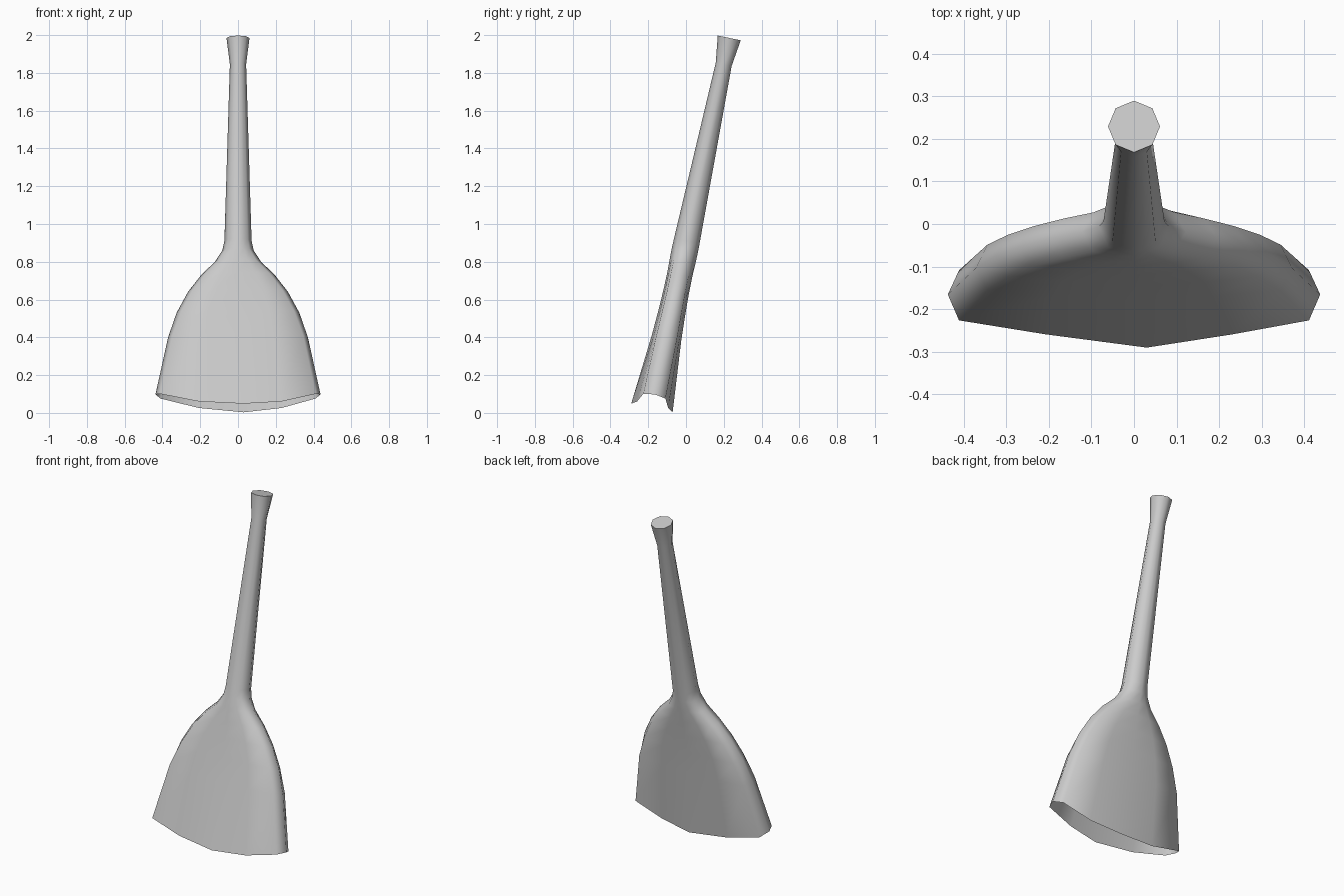
import bpy, bmesh, math
from mathutils import Vector

if "Cube" in bpy.data.objects:
    bpy.data.objects.remove(bpy.data.objects["Cube"])

# Tilted axis shared by the handle and the flared head
T = math.radians(11.8)
AXIS = Vector((0, math.sin(T), math.cos(T)))
DEPTH = Vector((0, math.cos(T), -math.sin(T)))


def centre(z):
    return Vector((0, -0.165 + (z - 0.1) * math.tan(T), z))


# Sections: z, half width, centre depth, mid depth, corner depth, mid x, corner x (x as fractions)
SECTIONS = [
    (0.098, 0.437, 0.112, 0.084, 0.060, 0.50, 0.94),
    (0.40, 0.370, 0.079, 0.068, 0.055, 0.50, 0.93),
    (0.53, 0.325, 0.072, 0.062, 0.051, 0.50, 0.91),
    (0.64, 0.265, 0.068, 0.060, 0.048, 0.48, 0.89),
    (0.73, 0.195, 0.067, 0.059, 0.047, 0.45, 0.85),
    (0.80, 0.122, 0.069, 0.060, 0.047, 0.40, 0.78),
    (0.86, 0.083, 0.070, 0.060, 0.049, 0.36, 0.72),
    (0.91, 0.072, 0.069, 0.059, 0.049, 0.354, 0.707),
    (1.845, 0.043, 0.043, 0.0367, 0.0304, 0.354, 0.707),
    (1.985, 0.061, 0.062, 0.0529, 0.0438, 0.354, 0.707),
]

bm = bmesh.new()
rings = []
for i, (z, w, c, m, e, mx, kx) in enumerate(SECTIONS):
    # Bottom lip droops along the axis and leans slightly to one side
    low = 1 if i == 0 else 0
    tip, corner, mid, mc = (w, 0, 0), (w * kx, e, -0.01 * low), (w * mx, m, -0.056 * low), (0, c, -0.0735 * low)
    quarter = [tip, corner, mid, mc]
    pts = quarter + [(-x, v, s) for x, v, s in (mid, corner, tip)]
    pts += [(-x, -v, s) for x, v, s in quarter[1:]] + [(x, -v, s) for x, v, s in (mid, corner)]
    ring = []
    for x, v, s in pts:
        lean = 0.03 * low if s < -0.07 else (0.012 * low if s < -0.05 else 0)
        ring.append(bm.verts.new(centre(z) + Vector((x + lean, 0, 0)) + DEPTH * v + AXIS * s))
    rings.append(ring)

# Walls between sections, open at the bottom, capped at the handle end
for a, b in zip(rings, rings[1:]):
    n = len(a)
    for j in range(n):
        k = (j + 1) % n
        bm.faces.new((a[j], a[k], b[k], b[j]))
bm.faces.new(rings[-1])
bm.normal_update()

mesh = bpy.data.meshes.new("flared_paddle")
bm.to_mesh(mesh)
bm.free()
obj = bpy.data.objects.new("flared_paddle", mesh)
bpy.context.collection.objects.link(obj)

# Smooth body with a crisp cap edge
bpy.context.view_layer.objects.active = obj
obj.select_set(True)
bpy.ops.object.shade_smooth_by_angle(angle=math.radians(60))
